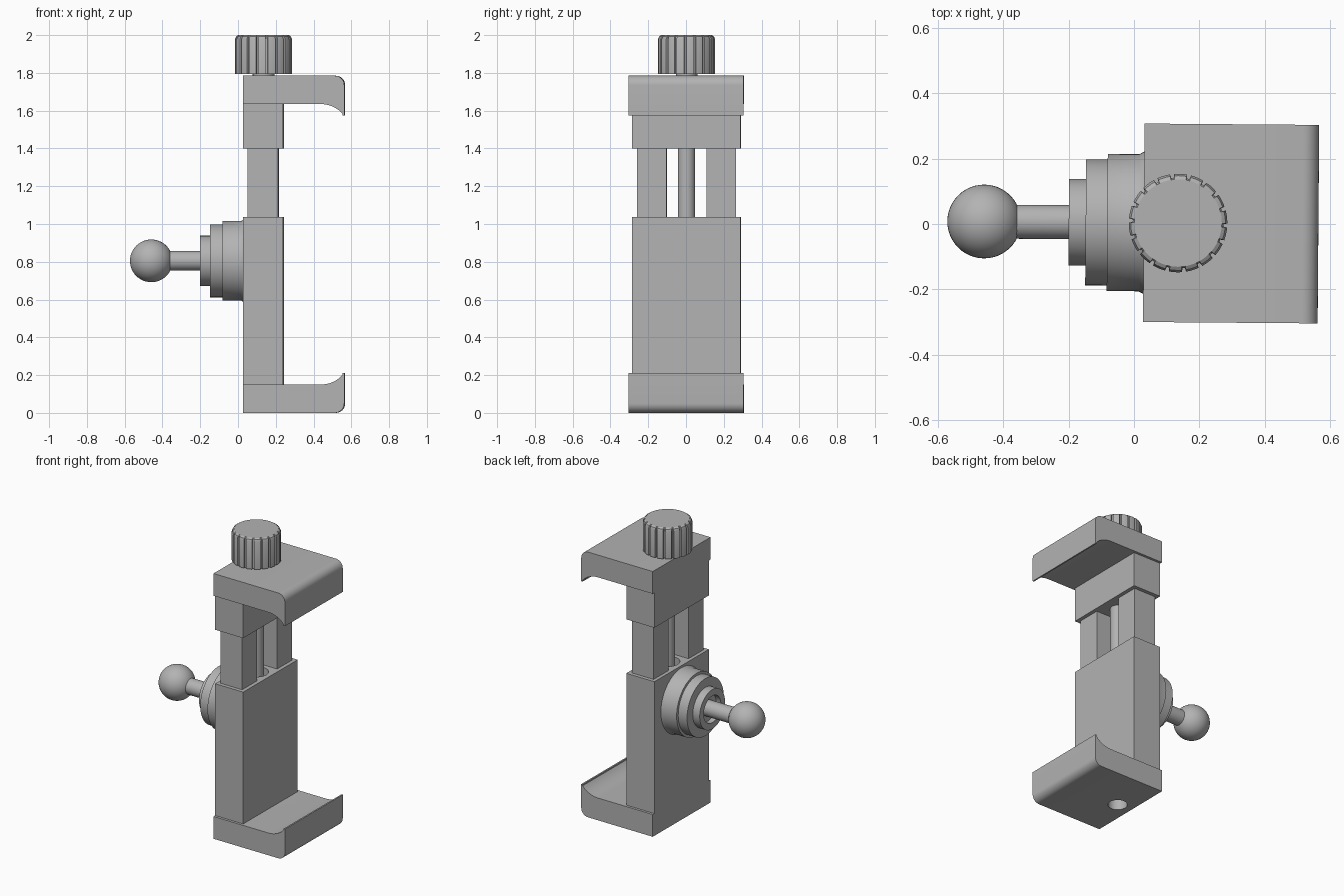
import bpy, bmesh, math
from mathutils import Matrix, Vector

if "Cube" in bpy.data.objects:
    bpy.data.objects.remove(bpy.data.objects["Cube"])

GREY = (0.45, 0.45, 0.45, 1)
grey = bpy.data.materials.new("plain grey")
grey.use_nodes = True
grey.diffuse_color = GREY
grey.node_tree.nodes["Principled BSDF"].inputs["Base Color"].default_value = GREY

# The whole holder is turned very slightly about the vertical axis
PLACE = Matrix.Translation((0, 0.004, 0)) @ Matrix.Rotation(-0.008, 4, "Z")
AXIS_X = 0.135      # screw axis
MOUNT_Z = 0.805     # ball mount axis


def finish(name, bm, smooth=False):
    bmesh.ops.recalc_face_normals(bm, faces=bm.faces)
    bm.transform(PLACE)
    mesh = bpy.data.meshes.new(name)
    bm.to_mesh(mesh)
    bm.free()
    mesh.materials.append(grey)
    obj = bpy.data.objects.new(name, mesh)
    bpy.context.collection.objects.link(obj)
    if smooth:
        smooth_edges(obj)
    return obj


def select_only(obj):
    bpy.ops.object.select_all(action="DESELECT")
    obj.select_set(True)
    bpy.context.view_layer.objects.active = obj


def smooth_edges(obj):
    select_only(obj)
    bpy.ops.object.shade_smooth_by_angle(angle=math.radians(32))


def box(name, x, y, z):
    bm = bmesh.new()
    bmesh.ops.create_cube(bm, size=1)
    for v in bm.verts:
        v.co = [r[0] if c < 0 else r[1] for c, r in zip(v.co, (x, y, z))]
    return finish(name, bm)


def cylinder(name, radius, z0, z1):
    bm = bmesh.new()
    bmesh.ops.create_cone(bm, cap_ends=True, segments=40, radius1=radius, radius2=radius,
                          depth=z1 - z0, matrix=Matrix.Translation((AXIS_X, 0, (z0 + z1) / 2)))
    return finish(name, bm, True)


def drill(obj, radius, z0, z1):
    cutter = cylinder("hole_cutter", radius, z0, z1)
    cutter.hide_render = True
    mod = obj.modifiers.new("hole", "BOOLEAN")
    mod.operation, mod.solver, mod.object = "DIFFERENCE", "EXACT", cutter
    select_only(obj)
    bpy.ops.object.modifier_apply(modifier=mod.name)
    bpy.data.objects.remove(cutter)
    smooth_edges(obj)


def arc(cx, cz, rx, rz, start, end, steps=8):
    angles = [math.radians(start + (end - start) * i / steps) for i in range(steps + 1)]
    return [(cx + rx * math.cos(a), cz + rz * math.sin(a)) for a in angles]


def jaw(name, flip):
    # Flat plate with a rounded outer corner and a hooked lip
    profile = [(0.03, 0)] + arc(0.515, 0.05, 0.05, 0.05, -90, 0)
    profile += [(0.565, 0.21), (0.555, 0.21)] + arc(0.44, 0.27, 0.14, 0.12, -35, -90) + [(0.03, 0.15)]
    bm = bmesh.new()
    face = bm.faces.new([bm.verts.new((x, -0.304, 1.785 - z if flip else z)) for x, z in profile])
    extruded = bmesh.ops.extrude_face_region(bm, geom=[face])["geom"]
    bmesh.ops.translate(bm, vec=(0, 0.608, 0),
                        verts=[v for v in extruded if isinstance(v, bmesh.types.BMVert)])
    return finish(name, bm, True)


def lathe_x(name, profile):
    # Turn (x, radius) points about the mount axis
    bm = bmesh.new()
    verts = [bm.verts.new((x, 0, MOUNT_Z + r)) for x, r in profile]
    edges = [bm.edges.new(pair) for pair in zip(verts, verts[1:])]
    bmesh.ops.spin(bm, geom=verts + edges, cent=(0, 0, MOUNT_Z), axis=(1, 0, 0),
                   angle=math.tau, steps=64)
    bmesh.ops.remove_doubles(bm, verts=bm.verts, dist=0.0005)
    return finish(name, bm, True)


# Jaws
lower_jaw = jaw("lower_jaw", False)
drill(lower_jaw, 0.06, -0.05, 0.2)
jaw("upper_jaw", True)

# Body, sliding block and guide bars
body = box("body", (0.03, 0.24), (-0.287, 0.287), (0.15, 1.037))
drill(body, 0.075, 0.1, 1.1)
box("sliding_block", (0.03, 0.24), (-0.287, 0.287), (1.4, 1.635))
for side, name in ((1, "left"), (-1, "right")):
    box(name + "_guide_bar", (0.053, 0.215), sorted((side * 0.105, side * 0.262)), (1.037, 1.4))

# Clamp screw and its neck under the knob
cylinder("screw_rod", 0.046, 0.3, 1.4)
cylinder("knob_neck", 0.057, 1.78, 1.8)

# Fluted knob: stacked rings, each rib followed by a narrow groove
FLUTES = 18
bm = bmesh.new()
rings = []
for z, radius, depth in ((1.795, 0.151, 0.012), (1.978, 0.151, 0.012),
                         (1.993, 0.145, 0.006), (2.0, 0.134, 0)):
    ring = []
    for i in range(FLUTES):
        for part, cut in ((0, 0), (0.25, 0), (0.5, 0), (0.75, 0), (0.8, 1), (0.95, 1)):
            a = math.tau * (i + part) / FLUTES
            r = radius - depth * cut
            ring.append(bm.verts.new((AXIS_X + r * math.cos(a), r * math.sin(a), z)))
    rings.append(ring)
for low, high in zip(rings, rings[1:]):
    for i in range(len(low)):
        bm.faces.new((low[i - 1], low[i], high[i], high[i - 1]))
bm.faces.new(rings[0])
bm.faces.new(rings[-1])
finish("knob", bm, True)

# Stepped mount with a recessed centre
lathe_x("mount_discs", [(0.03, 0), (0.03, 0.218), (0.015, 0.21), (-0.082, 0.21),
                        (-0.082, 0.193), (-0.148, 0.193), (-0.148, 0.133), (-0.2, 0.133),
                        (-0.2, 0.09), (-0.165, 0.09), (-0.165, 0)])
lathe_x("ball_stem", [(-0.16, 0), (-0.16, 0.052), (-0.4, 0.052), (-0.4, 0)])

# Ball
bm = bmesh.new()
bmesh.ops.create_uvsphere(bm, u_segments=48, v_segments=24, radius=0.113,
                          matrix=Matrix.Translation((-0.459, 0, MOUNT_Z)))
finish("ball", bm, True)
